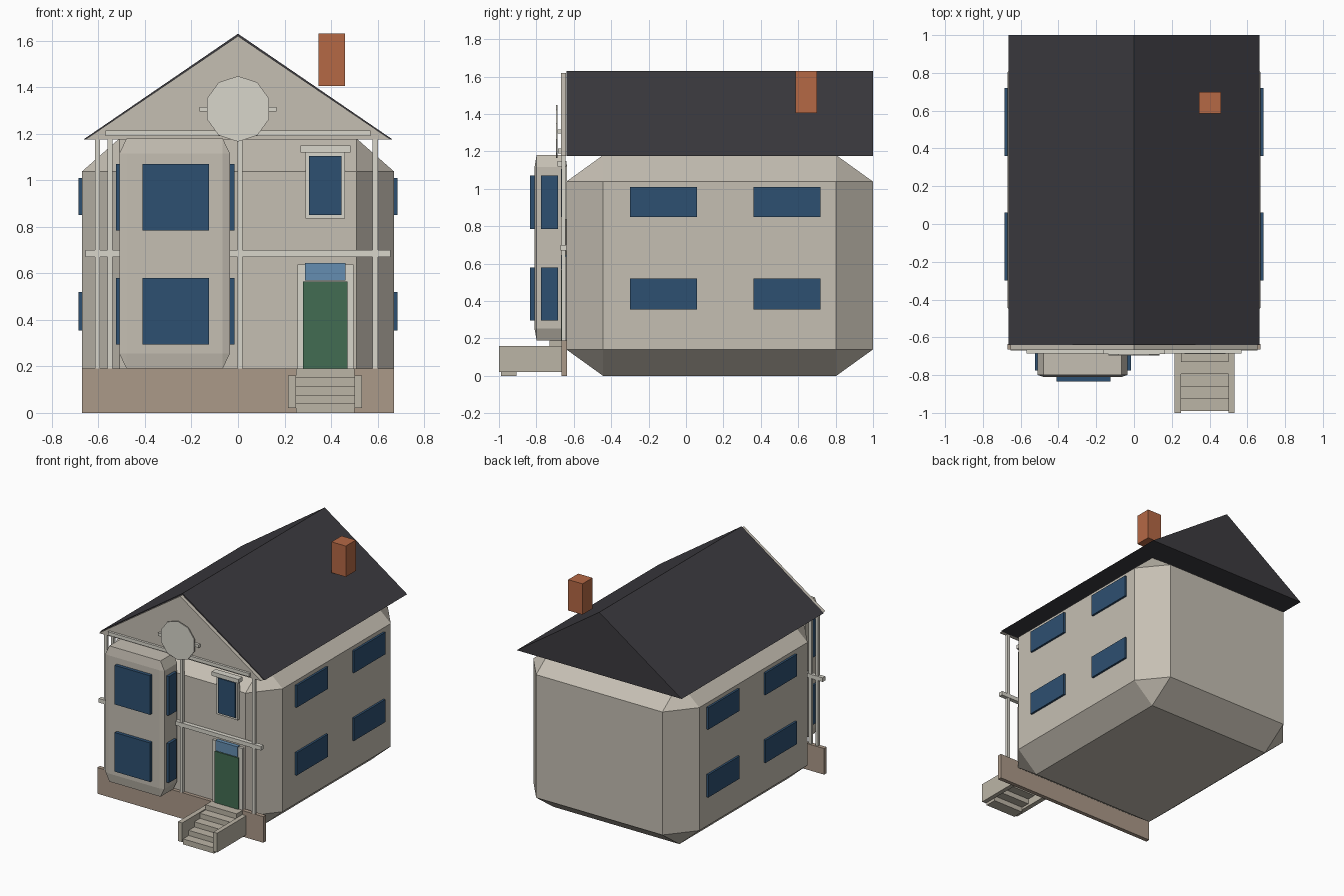
import bpy, bmesh, math
from mathutils import Matrix

if "Cube" in bpy.data.objects:
    bpy.data.objects.remove(bpy.data.objects["Cube"])


def mat(name, r, g, b):
    m = bpy.data.materials.new(name)
    m.diffuse_color = (r, g, b, 1)
    m.use_nodes = True
    m.node_tree.nodes["Principled BSDF"].inputs["Base Color"].default_value = m.diffuse_color
    return m


WALL = mat("plaster", 0.56, 0.52, 0.45)
TRIM = mat("trim", 0.69, 0.67, 0.60)
STONE = mat("stone", 0.41, 0.32, 0.25)
STEP = mat("step_stone", 0.50, 0.46, 0.38)
ROOF = mat("slate", 0.045, 0.043, 0.05)
GLASS = mat("glass", 0.027, 0.08, 0.165)
PANE = mat("light_glass", 0.13, 0.27, 0.44)
DOOR = mat("green_paint", 0.055, 0.15, 0.085)
BRICK = mat("brick", 0.46, 0.14, 0.06)


def finish(name, bm, m):
    bmesh.ops.recalc_face_normals(bm, faces=bm.faces)
    me = bpy.data.meshes.new(name)
    bm.to_mesh(me)
    bm.free()
    me.materials.append(m)
    ob = bpy.data.objects.new(name, me)
    bpy.context.collection.objects.link(ob)
    return ob


def box(name, x, y, z, m, chamfer=0):
    """Box from (min, max) ranges; chamfer is a fraction of each dimension."""
    bm = bmesh.new()
    bmesh.ops.create_cube(bm, size=1)
    if chamfer:
        bmesh.ops.bevel(bm, geom=bm.edges[:], offset=chamfer, segments=1,
                        affect='EDGES')
    for v in bm.verts:
        for i, (lo, hi) in enumerate((x, y, z)):
            v.co[i] = (lo + hi) / 2 + v.co[i] * (hi - lo)
    return finish(name, bm, m)


def gable_prism(name, half, z0, z1, y0, y1, m):
    bm = bmesh.new()
    f = bm.faces.new([bm.verts.new((px, y0, pz))
                      for px, pz in ((-half, z0), (half, z0), (0, z1))])
    new = bmesh.ops.extrude_face_region(bm, geom=[f])["geom"]
    for v in new:
        if isinstance(v, bmesh.types.BMVert):
            v.co.y = y1
    return finish(name, bm, m)


# main body, roof, front gable wall, foundation, chimney
box("house_body", (-.67, .67), (-.64, 1), (0, 1.18), WALL, .12)
gable_prism("roof", .665, 1.175, 1.63, -.64, 1, ROOF)
gable_prism("gable_wall", .655, 1.176, 1.62, -.668, -.641, WALL)
box("foundation", (-.67, .67), (-.665, -.635), (0, .19), STONE)
box("chimney", (.345, .46), (.585, .70), (1.405, 1.63), BRICK)

# bay with front and side windows
box("bay", (-.51, -.035), (-.81, -.64), (.19, 1.18), WALL, .065)
for i, z in enumerate(((.295, .58), (.785, 1.07))):
    box(f"bay_front_window_{i}", (-.41, -.125), (-.835, -.805), z, GLASS)
    box(f"bay_left_window_{i}", (-.525, -.505), (-.775, -.685), z, GLASS)
    box(f"bay_right_window_{i}", (-.04, -.015), (-.775, -.685), z, GLASS)

# windows on both long sides
for s, side in ((-1, "left"), (1, "right")):
    xr = sorted((s * .66, s * .685))
    for i, y in enumerate(((-.30, .06), (.36, .72))):
        for j, z in enumerate(((.355, .52), (.85, 1.01))):
            box(f"{side}_window_{i}{j}", xr, y, z, GLASS)

# facade posts and horizontal bands
for i, x in enumerate((-.604, -.55, .008, .59)):
    box(f"post_{i}", (x - .011, x + .011), (-.665, -.643), (.19, 1.18), TRIM)
box("middle_band", (-.655, .655), (-.67, -.64), (.67, .70), TRIM)
box("gable_band", (-.57, .57), (-.685, -.66), (1.19, 1.215), TRIM)

# gable medallion and its crossbar
bm = bmesh.new()
bmesh.ops.create_cone(bm, cap_ends=True, segments=10, radius1=.141,
                      radius2=.141, depth=.008,
                      matrix=Matrix.Translation((0, -.692, 1.307))
                      @ Matrix.Rotation(math.pi / 2, 4, 'X'))
finish("gable_medallion", bm, TRIM)
box("medallion_bar", (-.165, .165), (-.688, -.664), (1.295, 1.316), TRIM)

# upper window with frame and lintel
box("upper_window_frame", (.29, .46), (-.66, -.635), (.835, 1.13), TRIM)
box("upper_window", (.305, .445), (-.668, -.64), (.85, 1.105), GLASS)
box("upper_lintel", (.268, .484), (-.688, -.64), (1.12, 1.15), TRIM)

# door
box("door_frame", (.255, .497), (-.66, -.635), (.19, .638), TRIM)
box("door", (.28, .47), (-.668, -.64), (.19, .565), DOOR)
box("transom", (.287, .462), (-.668, -.64), (.57, .645), PANE)

# front stairs with side walls
for i in range(5):
    y = -.99 + .065 * i
    box(f"step_{i}", (.25, .50), (y, y + .085),
        (.0375 * i, .0375 * i + .04), STEP)
box("stair_wall_left", (.215, .25), (-1, -.66), (.02, .16), STEP)
box("stair_wall_right", (.50, .532), (-1, -.66), (.02, .16), STEP)
